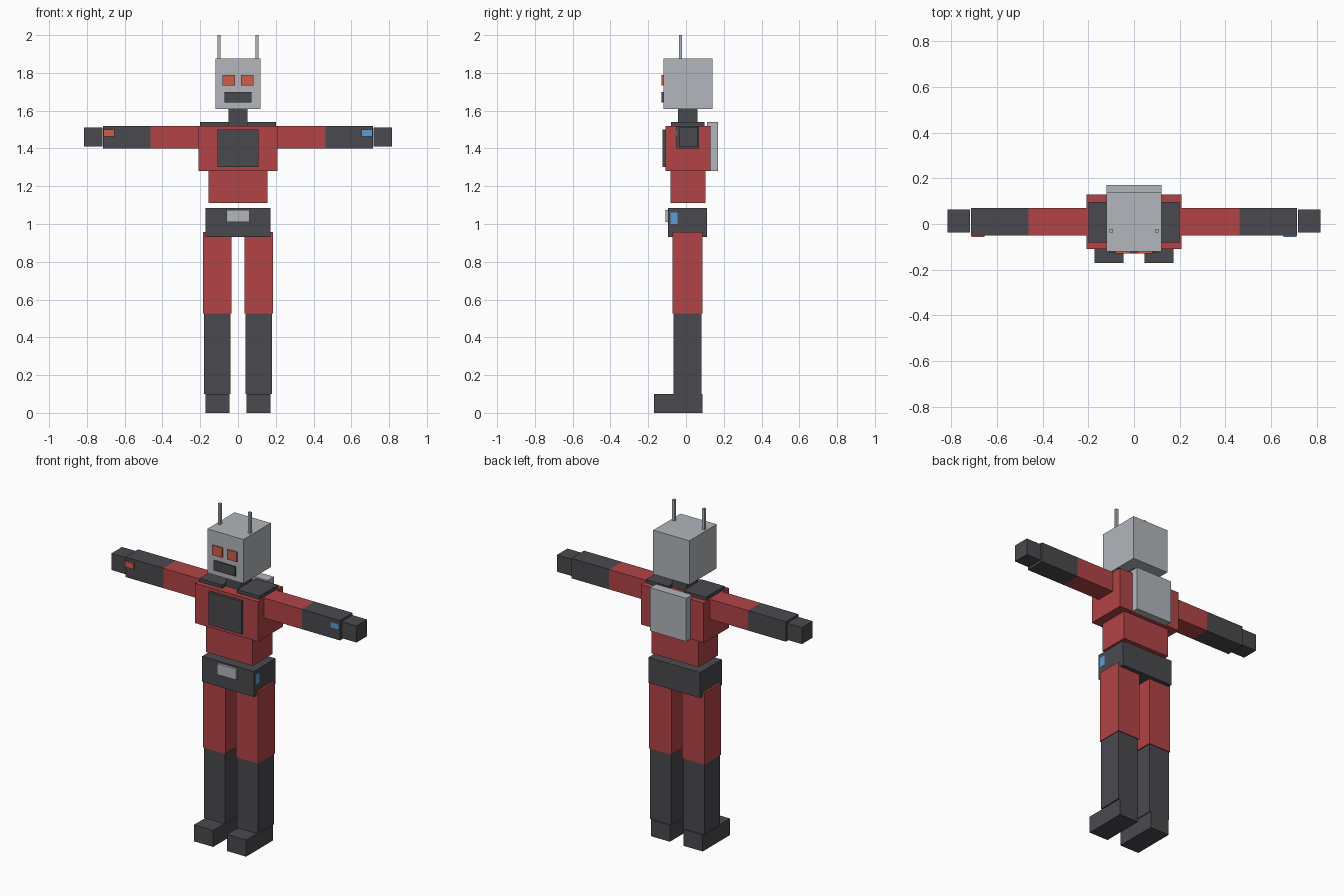
import bpy
import bmesh

cube = bpy.data.objects.get("Cube")
if cube:
    bpy.data.objects.remove(cube, do_unlink=True)


def linear(v):
    v /= 255
    return v / 12.92 if v <= 0.04045 else ((v + 0.055) / 1.055) ** 2.4


def material(name, *rgb):
    mat = bpy.data.materials.new(name)
    mat.use_nodes = True
    colour = [linear(v) for v in rgb] + [1]
    mat.diffuse_color = colour
    mat.node_tree.nodes["Principled BSDF"].inputs["Base Color"].default_value = colour
    return mat


RED = material("suit red", 178, 68, 70)
DARK = material("charcoal", 74, 73, 78)
GREY = material("light grey", 178, 182, 187)
ORANGE = material("signal orange", 206, 94, 75)
BLUE = material("signal blue", 92, 158, 211)


def box(name, mat, x, y, z):
    """Flat-sided block spanning the given (low, high) range on each axis."""
    bm = bmesh.new()
    bmesh.ops.create_cube(bm, size=1)
    for v in bm.verts:
        v.co = [r[0] if c < 0 else r[1] for c, r in zip(v.co, (x, y, z))]
    mesh = bpy.data.meshes.new(name)
    bm.to_mesh(mesh)
    bm.free()
    mesh.materials.append(mat)
    obj = bpy.data.objects.new(name, mesh)
    bpy.context.collection.objects.link(obj)
    return obj


def centred(name, mat, half, y, z):
    return box(name, mat, (-half, half), y, z)


def pair(name, mat, x, y, z):
    box("left_" + name, mat, x, y, z)
    box("right_" + name, mat, (-x[1], -x[0]), y, z)


# Head and neck
centred("head", GREY, 0.12, (-0.12, 0.14), (1.61, 1.875))
centred("mouth", DARK, 0.072, (-0.129, -0.119), (1.642, 1.70))
pair("eye", ORANGE, (0.016, 0.082), (-0.129, -0.119), (1.732, 1.79))
pair("antenna", GREY, (0.092, 0.108), (-0.038, -0.022), (1.87, 2.0))
centred("neck", DARK, 0.05, (-0.042, 0.06), (1.51, 1.61))

# Torso
centred("torso", RED, 0.209, (-0.109, 0.13), (1.28, 1.52))
centred("chest_plate", DARK, 0.109, (-0.124, -0.108), (1.303, 1.50))
centred("backpack", GREY, 0.12, (0.112, 0.17), (1.28, 1.54))
pair("shoulder_pad", DARK, (0.05, 0.20), (-0.08, 0.097), (1.515, 1.54))
centred("waist", RED, 0.156, (-0.083, 0.103), (1.11, 1.28))

# Hips
centred("pelvis", DARK, 0.172, (-0.095, 0.112), (0.932, 1.085))
centred("belt_buckle", GREY, 0.062, (-0.109, -0.094), (1.01, 1.075))
box("hip_light", BLUE, (0.17, 0.173), (-0.083, -0.045), (1.0, 1.06))

# Arms
pair("upper_arm", RED, (0.20, 0.462), (-0.05, 0.07), (1.40, 1.52))
pair("forearm", DARK, (0.462, 0.714), (-0.05, 0.07), (1.40, 1.52))
pair("hand", DARK, (0.718, 0.816), (-0.038, 0.063), (1.41, 1.51))
box("left_wrist_light", BLUE, (0.654, 0.712), (-0.058, -0.049), (1.463, 1.50))
box("right_wrist_light", ORANGE, (-0.712, -0.654), (-0.058, -0.049), (1.463, 1.50))

# Legs
pair("thigh", RED, (0.035, 0.184), (-0.071, 0.088), (0.525, 0.957))
pair("shin", DARK, (0.041, 0.18), (-0.066, 0.083), (0.10, 0.525))
pair("foot", DARK, (0.046, 0.173), (-0.17, 0.088), (0.0, 0.10))
